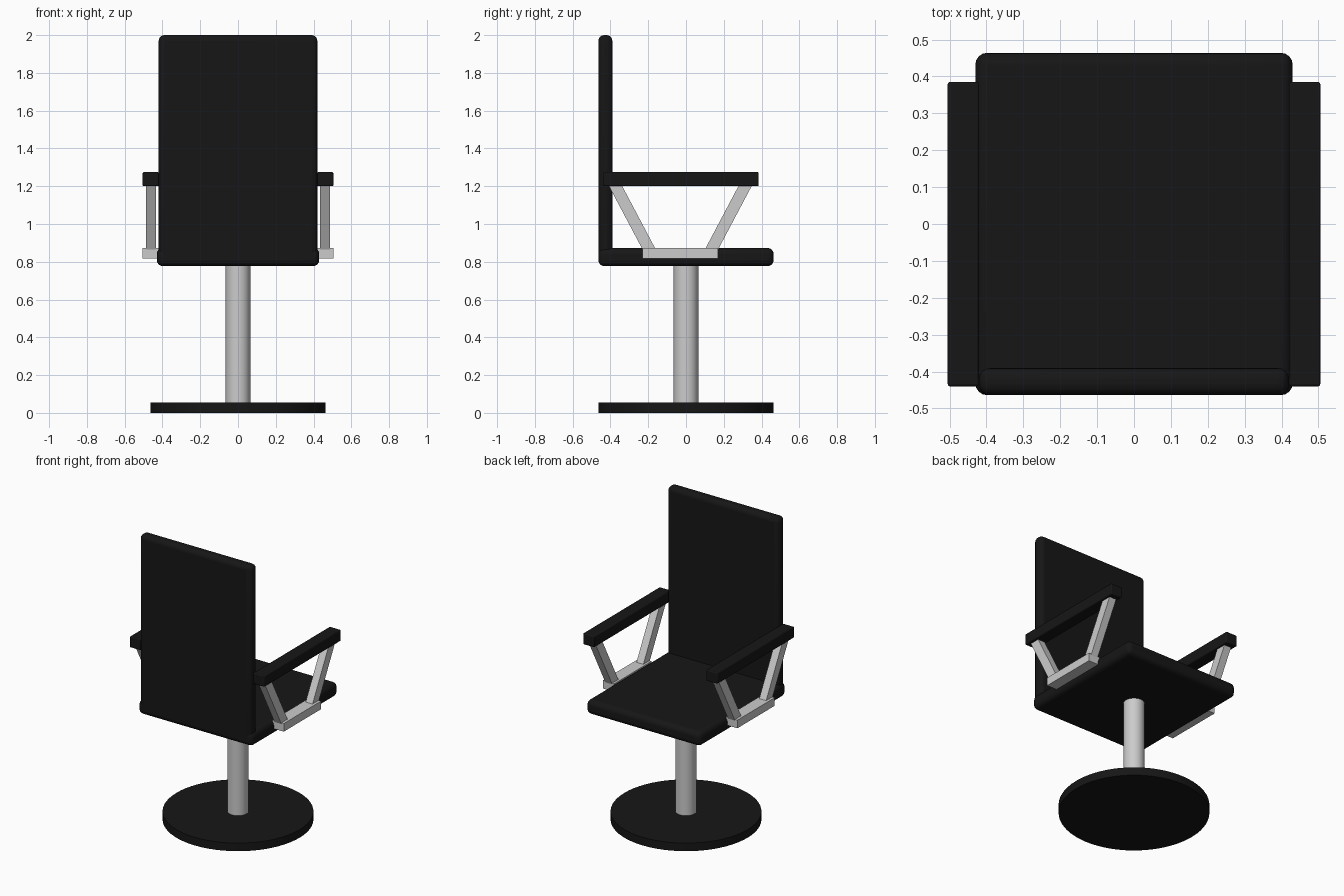
import bpy, bmesh

if "Cube" in bpy.data.objects:
    bpy.data.objects.remove(bpy.data.objects["Cube"])

black = bpy.data.materials.new("black")
black.diffuse_color = (0.008, 0.008, 0.008, 1)
black.use_nodes = True
black.node_tree.nodes["Principled BSDF"].inputs["Base Color"].default_value = black.diffuse_color


def finish(name, bm, mat=None, bevel=0, segments=4, mirror=""):
    bmesh.ops.recalc_face_normals(bm, faces=bm.faces)
    me = bpy.data.meshes.new(name)
    bm.to_mesh(me)
    bm.free()
    ob = bpy.data.objects.new(name, me)
    bpy.context.collection.objects.link(ob)
    if mat:
        me.materials.append(mat)
    if bevel:
        b = ob.modifiers.new("bevel", "BEVEL")
        b.width, b.segments = bevel, segments
    if mirror:
        ob.modifiers.new("mirror", "MIRROR").use_axis = (True, False, False)
    bpy.context.view_layer.objects.active = ob
    ob.select_set(True)
    bpy.ops.object.shade_smooth_by_angle()
    ob.select_set(False)
    return ob


def prism(bm, profile, x0, x1):
    """Extrude a (y, z) profile from x0 to x1."""
    face = bm.faces.new([bm.verts.new((x0, y, z)) for y, z in profile])
    ext = bmesh.ops.extrude_face_region(bm, geom=[face])["geom"]
    verts = [v for v in ext if isinstance(v, bmesh.types.BMVert)]
    bmesh.ops.translate(bm, verts=verts, vec=(x1 - x0, 0, 0))


def box(name, x, y, z, **kw):
    bm = bmesh.new()
    prism(bm, [(y[0], z[0]), (y[1], z[0]), (y[1], z[1]), (y[0], z[1])], *x)
    return finish(name, bm, **kw)


def cylinder(name, r, z0, z1, sides, mat=None):
    bm = bmesh.new()
    bmesh.ops.create_cone(bm, cap_ends=True, segments=sides, radius1=r,
                          radius2=r, depth=z1 - z0)
    bmesh.ops.translate(bm, verts=bm.verts, vec=(0, 0, (z0 + z1) / 2))
    return finish(name, bm, mat)


# Pedestal
cylinder("base_disc", 0.464, 0, 0.055, 64, black)
cylinder("post", 0.065, 0.055, 0.79, 32)

# Cushions
box("seat", (-0.43, 0.43), (-0.464, 0.464), (0.777, 0.873),
    mat=black, bevel=0.032)
box("backrest", (-0.42, 0.42), (-0.464, -0.39), (0.785, 2.0),
    mat=black, bevel=0.03)

# Arms, mirrored left and right
box("armrest", (0.42, 0.505), (-0.44, 0.385), (1.2, 1.275),
    mat=black, bevel=0.006, segments=2, mirror="x")
box("arm_bracket", (0.42, 0.505), (-0.23, 0.17), (0.818, 0.873), mirror="x")
bm = bmesh.new()
strut = [(0.10, 0.865), (0.17, 0.865), (0.35, 1.205), (0.28, 1.205)]
prism(bm, strut, 0.435, 0.487)
prism(bm, [(-0.06 - y, z) for y, z in strut], 0.435, 0.487)
finish("arm_struts", bm, mirror="x")
